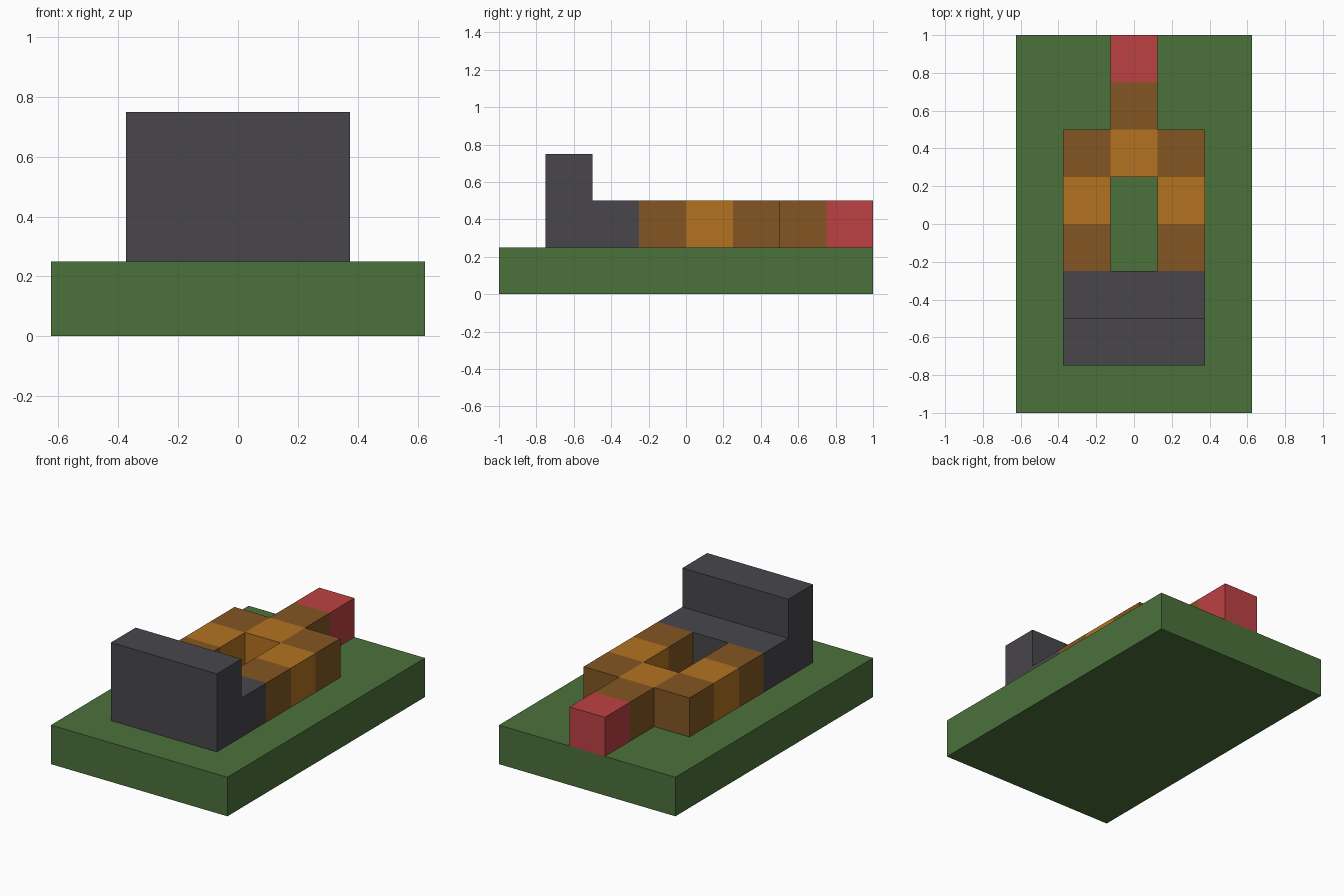
import bpy
import bmesh

old = bpy.data.objects.get("Cube")
if old:
    bpy.data.objects.remove(old, do_unlink=True)

U = 0.25  # block size


def material(name, rgb):
    """Flat material from 0-255 sRGB, stored as linear values."""
    lin = []
    for c in rgb:
        c /= 255
        lin.append(c / 12.92 if c <= 0.04045 else ((c + 0.055) / 1.055) ** 2.4)
    m = bpy.data.materials.new(name)
    m.use_nodes = True
    m.diffuse_color = (*lin, 1)
    bsdf = m.node_tree.nodes["Principled BSDF"]
    bsdf.inputs["Base Color"].default_value = (*lin, 1)
    bsdf.inputs["Roughness"].default_value = 0.9
    return m


def finish(name, bm, mats):
    bmesh.ops.recalc_face_normals(bm, faces=bm.faces)
    mesh = bpy.data.meshes.new(name)
    bm.to_mesh(mesh)
    bm.free()
    for m in mats:
        mesh.materials.append(m)
    obj = bpy.data.objects.new(name, mesh)
    bpy.context.collection.objects.link(obj)
    return obj


def extrude_profile(name, points, half_width, mat):
    """Solid from a closed (y, z) profile pushed along x."""
    bm = bmesh.new()
    face = bm.faces.new([bm.verts.new((-half_width, y, z)) for y, z in points])
    ext = bmesh.ops.extrude_face_region(bm, geom=[face])
    moved = [v for v in ext["geom"] if isinstance(v, bmesh.types.BMVert)]
    bmesh.ops.translate(bm, verts=moved, vec=(2 * half_width, 0, 0))
    return finish(name, bm, [mat])


def rect(y0, y1, z0, z1):
    return [(y0, z0), (y1, z0), (y1, z1), (y0, z1)]


green = material("grass green", (75, 113, 59))
grey = material("dark grey", (72, 70, 75))
red = material("red", (189, 65, 67))
brown = material("dark brown", (132, 86, 34))
amber = material("light brown", (179, 114, 32))

# Grass slab
extrude_profile("base_slab", rect(-1, 1, 0, U), 2.5 * U, green)

# Stepped grey block: tall wall in front, low step behind it
extrude_profile("stepped_wall", [(-0.75, U), (-0.25, U), (-0.25, 2 * U),
                                 (-0.5, 2 * U), (-0.5, 3 * U), (-0.75, 3 * U)],
                1.5 * U, grey)

# Red block at the tip
extrude_profile("red_tip", rect(0.75, 1, U, 2 * U), 0.5 * U, red)

# Forked frame: two arms, a crossbar and a stem, laid out on the block grid
cells = [(side, j) for side in (-1, 1) for j in (-1, 0, 1)] + [(0, 1), (0, 2)]
bm = bmesh.new()
plan = []
for i, j in cells:
    x, y = (i - 0.5) * U, j * U
    f = bm.faces.new([bm.verts.new((x + a * U, y + b * U, U))
                      for a, b in ((0, 0), (1, 0), (1, 1), (0, 1))])
    plan.append(f)
bmesh.ops.remove_doubles(bm, verts=bm.verts, dist=0.001)
ext = bmesh.ops.extrude_face_region(bm, geom=list(bm.faces), use_keep_orig=True)
moved = [v for v in ext["geom"] if isinstance(v, bmesh.types.BMVert)]
bmesh.ops.translate(bm, verts=moved, vec=(0, 0, U))

# Alternate the two browns like a checkerboard, by the block each face bounds
bm.normal_update()
bmesh.ops.recalc_face_normals(bm, faces=bm.faces)
for f in bm.faces:
    inside = f.calc_center_median() - f.normal * U * 0.5
    i = round(inside.x / U)
    j = round(inside.y / U - 0.5)
    f.material_index = (i + j) % 2
finish("forked_frame", bm, [brown, amber])
